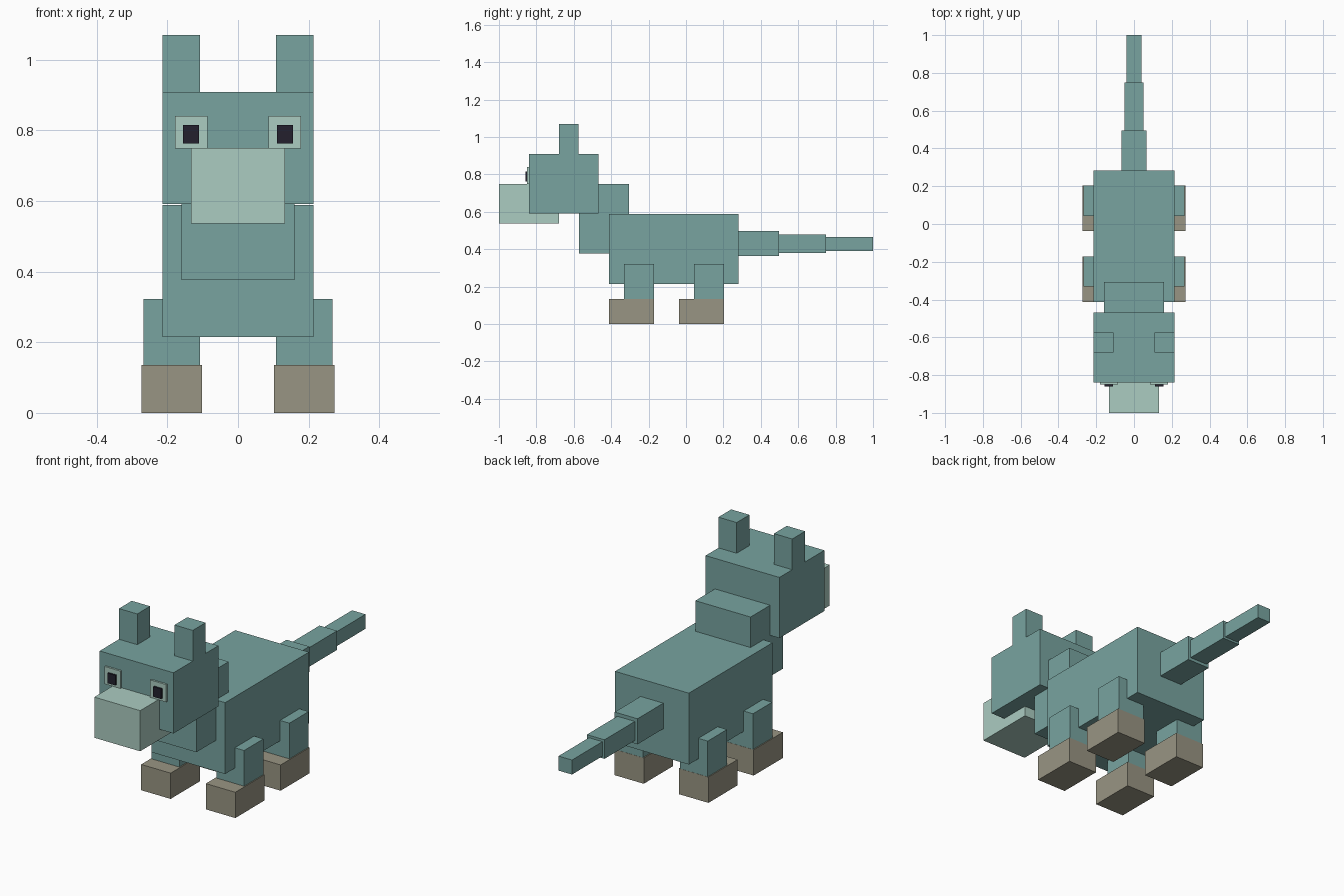
import bpy

if "Cube" in bpy.data.objects:
    bpy.data.objects.remove(bpy.data.objects["Cube"])


def material(name, rgb):
    """Flat colour from 0-255 sRGB values, stored as linear."""
    m = bpy.data.materials.new(name)
    lin = [c / 12.92 if c <= 0.04045 else ((c + 0.055) / 1.055) ** 2.4
           for c in (v / 255 for v in rgb)]
    m.diffuse_color = (*lin, 1)
    m.use_nodes = True
    m.node_tree.nodes["Principled BSDF"].inputs["Base Color"].default_value = m.diffuse_color
    return m


TEAL = material("teal fur", (120, 164, 160))
PALE = material("pale mint", (171, 204, 193))
PAW = material("taupe paw", (153, 149, 131))
DARK = material("dark pupil", (35, 32, 45))


def box(name, x, y, z, mat):
    """Box spanning the given (min, max) ranges."""
    bpy.ops.mesh.primitive_cube_add(
        size=1, location=[(a + b) / 2 for a, b in (x, y, z)])
    ob = bpy.context.object
    ob.name = name
    ob.scale = [b - a for a, b in (x, y, z)]
    bpy.ops.object.transform_apply(location=False, rotation=False, scale=True)
    ob.data.materials.append(mat)
    return ob


def pair(name, x, y, z, mat):
    """Matching boxes on both sides of the body."""
    box("left_" + name, x, y, z, mat)
    box("right_" + name, (-x[1], -x[0]), y, z, mat)


# Body, neck and head
box("body", (-0.214, 0.214), (-0.412, 0.282), (0.215, 0.589), TEAL)
box("neck", (-0.16, 0.16), (-0.573, -0.306), (0.376, 0.749), TEAL)
box("head", (-0.214, 0.214), (-0.84, -0.468), (0.591, 0.909), TEAL)
box("snout", (-0.133, 0.133), (-1.0, -0.68), (0.537, 0.75), PALE)

# Ears and eyes
pair("ear", (0.108, 0.214), (-0.68, -0.574), (0.9, 1.07), TEAL)
pair("eye", (0.086, 0.179), (-0.85, -0.835), (0.749, 0.841), PALE)
pair("pupil", (0.11, 0.156), (-0.859, -0.849), (0.763, 0.816), DARK)

# Legs, with paws reaching forward
for name, y in (("front", -0.252), ("back", 0.123)):
    pair(name + "_leg", (0.108, 0.268), (y - 0.08, y + 0.08), (0.13, 0.322), TEAL)
    pair(name + "_paw", (0.102, 0.273), (y - 0.16, y + 0.081), (0.0, 0.135), PAW)

# Tapering tail
for i, (y0, y1, w, z0, z1) in enumerate((
        (0.27, 0.496, 0.066, 0.363, 0.497),
        (0.49, 0.748, 0.051, 0.379, 0.479),
        (0.74, 1.0, 0.039, 0.39, 0.466))):
    box(f"tail_segment_{i + 1}", (-w, w), (y0, y1), (z0, z1), TEAL)
